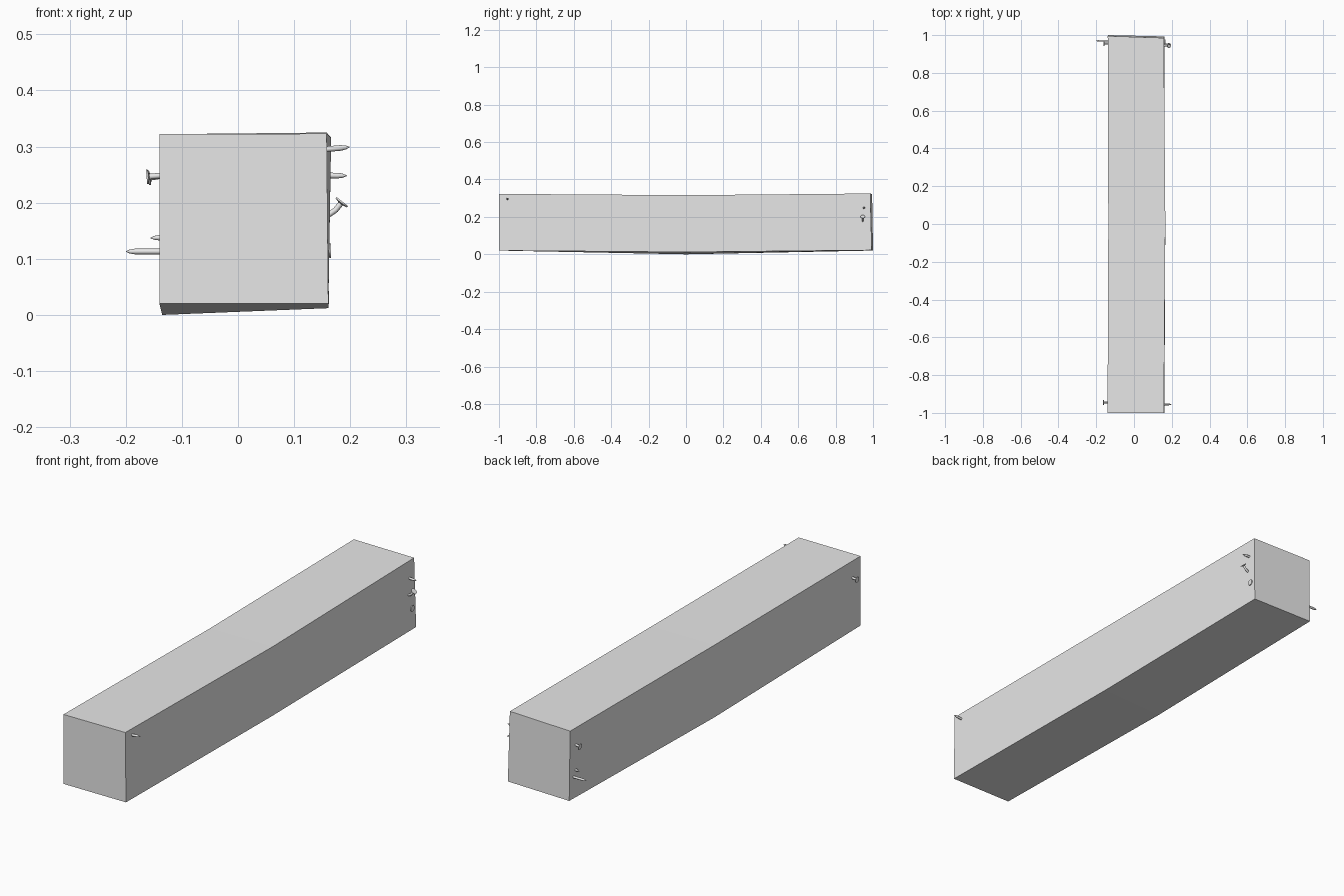
import bpy, bmesh, math
from mathutils import Vector

if "Cube" in bpy.data.objects:
    bpy.data.objects.remove(bpy.data.objects["Cube"], do_unlink=True)


def material(name, value):
    m = bpy.data.materials.new(name)
    m.use_nodes = True
    colour = (value, value, value, 1)
    m.diffuse_color = colour
    m.node_tree.nodes["Principled BSDF"].inputs["Base Color"].default_value = colour
    return m


GREY = material("plain_grey", 0.8)


def loft(name, rings, smooth=False):
    """Join closed rings of points into a capped solid."""
    bm = bmesh.new()
    loops = [[bm.verts.new(p) for p in ring] for ring in rings]
    n = len(loops[0])
    for a, b in zip(loops, loops[1:]):
        for i in range(n):
            j = (i + 1) % n
            bm.faces.new((a[i], a[j], b[j], b[i]))
    bm.faces.new(loops[0][::-1])
    bm.faces.new(loops[-1])
    bmesh.ops.recalc_face_normals(bm, faces=bm.faces)
    mesh = bpy.data.meshes.new(name)
    bm.to_mesh(mesh)
    bm.free()
    mesh.materials.append(GREY)
    obj = bpy.data.objects.new(name, mesh)
    bpy.context.collection.objects.link(obj)
    if smooth:
        bpy.ops.object.select_all(action="DESELECT")
        obj.select_set(True)
        bpy.context.view_layer.objects.active = obj
        bpy.ops.object.shade_smooth_by_angle(angle=math.radians(40))
    return obj


def ring(centre, axis, radius, sides=10):
    u = axis.cross(Vector((0, 1, 0))).normalized()
    v = axis.cross(u).normalized()
    return [centre + radius * (u * math.cos(t) + v * math.sin(t))
            for t in (math.tau * i / sides for i in range(sides))]


def nail(name, path, end, radius=0.005):
    """Shaft along the path, finished with a point or a flat head."""
    pts = [Vector(p) for p in path]
    last = (pts[-1] - pts[-2]).normalized()
    rings = []
    for i, p in enumerate(pts[:-1]):
        before = pts[max(i - 1, 0)]
        rings.append(ring(p, (pts[i + 1] - before).normalized(), radius))
    tip = pts[-1]
    if end == "point":
        profile = [(-0.016, radius), (-0.007, radius * 0.7), (0, radius * 0.1)]
    else:
        profile = [(-0.005, radius), (-0.003, 0.013), (0, 0.013)]
    rings += [ring(tip + last * d, last, r) for d, r in profile]
    return loft(name, rings, True)


# Sagging timber beam: front, middle and back sections
loft("beam", [
    [(-0.14, -1, 0.02), (0.161, -1, 0.02), (0.158, -1, 0.323), (-0.14, -1, 0.322)],
    [(-0.135, 0, 0.0), (0.161, 0, 0.012), (0.166, 0, 0.316), (-0.136, 0, 0.315)],
    [(-0.138, 1, 0.02), (0.162, 0.993, 0.022), (0.158, 0.985, 0.325), (-0.139, 0.995, 0.322)],
])

# Nails on the left side of the beam (+x)
nail("front_left_nail_point", [(0.12, -0.955, 0.292), (0.199, -0.955, 0.299)], "point")
nail("back_left_nail_point", [(0.12, 0.955, 0.249), (0.194, 0.95, 0.248)], "point")
nail("bent_nail", [(0.14, 0.945, 0.172), (0.164, 0.945, 0.18), (0.174, 0.945, 0.187),
                   (0.186, 0.945, 0.202)], "head")
nail("flush_nail", [(0.13, 0.965, 0.114), (0.166, 0.965, 0.114)], "head")

# Nails on the right side of the beam (-x)
nail("front_right_nail_head", [(-0.12, -0.945, 0.25), (-0.163, -0.945, 0.246)], "head")
nail("back_right_nail_head", [(-0.12, 0.955, 0.25), (-0.16, 0.955, 0.244)], "head")
nail("back_right_short_point", [(-0.11, 0.955, 0.139), (-0.156, 0.955, 0.137)], "point")
nail("back_right_long_point", [(-0.12, 0.97, 0.113), (-0.2, 0.97, 0.113)], "point")
